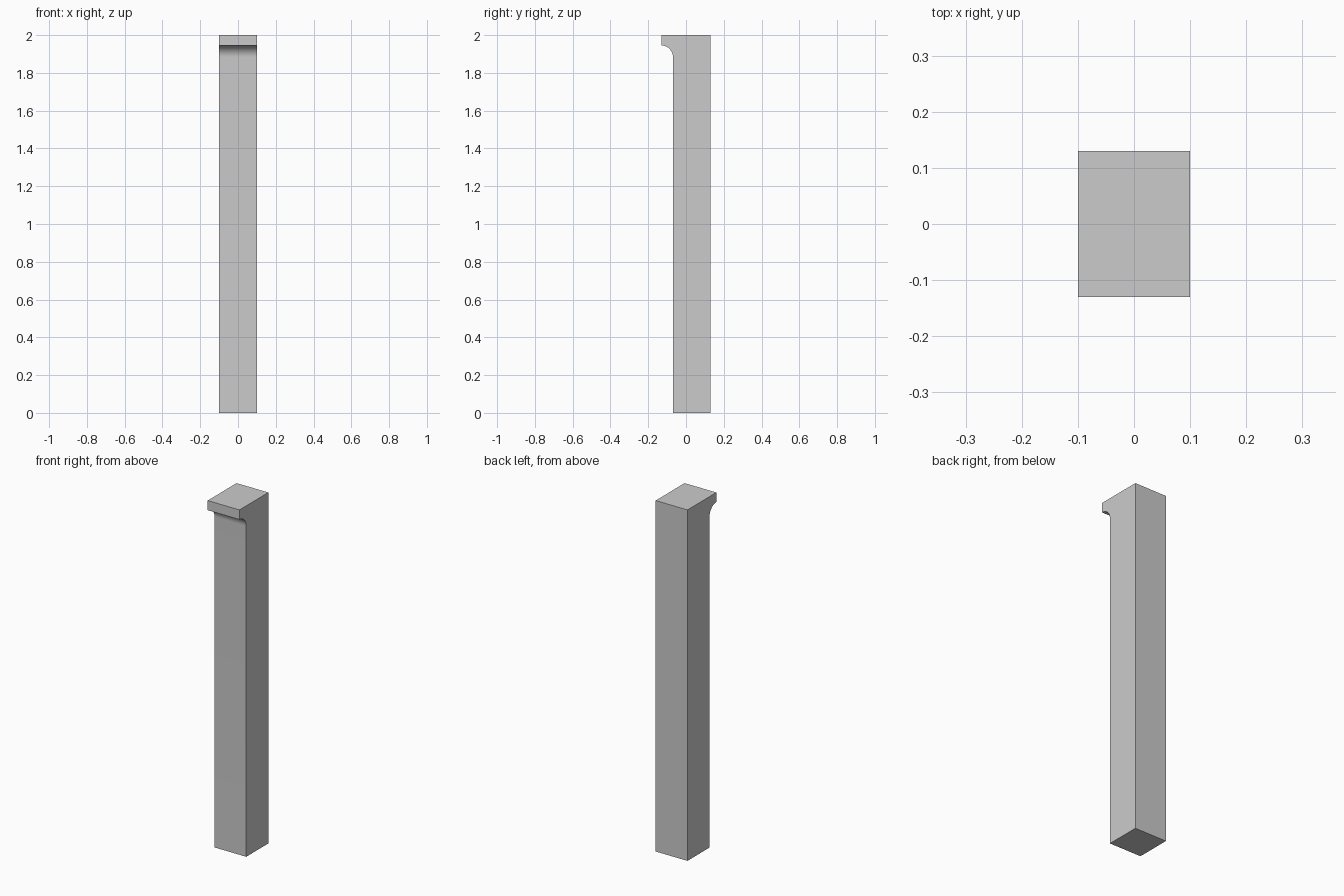
import bpy, bmesh
from math import sin, cos, pi

if "Cube" in bpy.data.objects:
    bpy.data.objects.remove(bpy.data.objects["Cube"])

HALF_WIDTH = 0.1
BACK, FACE, LIP = 0.13, -0.069, -0.13
TOP, LIP_BOTTOM = 2.0, 1.945
R = FACE - LIP
STEPS = 16

# Side profile (y, z): straight post with a projecting lip over a cove
profile = [(BACK, 0), (BACK, TOP), (LIP, TOP)]
for i in range(STEPS + 1):
    a = pi / 2 * (1 - i / STEPS)
    profile.append((LIP + R * cos(a), LIP_BOTTOM - R + R * sin(a)))
profile.append((FACE, 0))

# Extrude the profile across the width
bm = bmesh.new()
face = bm.faces.new([bm.verts.new((-HALF_WIDTH, y, z)) for y, z in profile])
ext = bmesh.ops.extrude_face_region(bm, geom=[face], use_keep_orig=True)
moved = [v for v in ext["geom"] if isinstance(v, bmesh.types.BMVert)]
bmesh.ops.translate(bm, verts=moved, vec=(2 * HALF_WIDTH, 0, 0))
bmesh.ops.recalc_face_normals(bm, faces=bm.faces)

mesh = bpy.data.meshes.new("lipped_post")
bm.to_mesh(mesh)
bm.free()
post = bpy.data.objects.new("lipped_post", mesh)
bpy.context.collection.objects.link(post)

# Smooth cove, sharp corners
bpy.context.view_layer.objects.active = post
post.select_set(True)
bpy.ops.object.shade_smooth_by_angle(angle=pi / 6)
